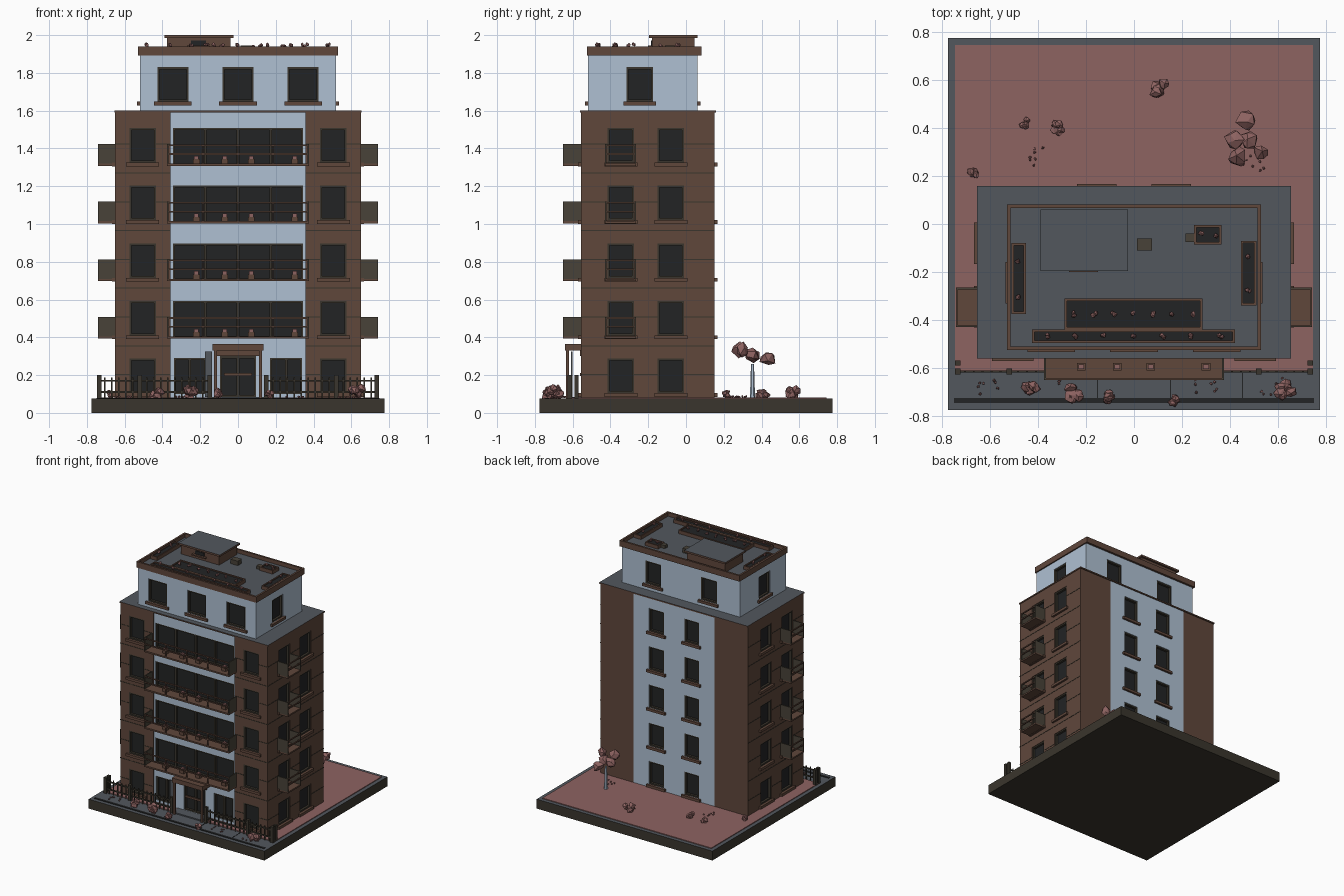
import bpy, bmesh, math, random
from mathutils import Matrix, Vector

random.seed(4)
if "Cube" in bpy.data.objects:
    bpy.data.objects.remove(bpy.data.objects["Cube"])


def material(name, *rgb):
    m = bpy.data.materials.new(name)
    m.use_nodes = True
    m.diffuse_color = (*rgb, 1)
    m.node_tree.nodes["Principled BSDF"].inputs["Base Color"].default_value = (*rgb, 1)
    return m


white = material("pale_blue_plaster", .43, .53, .65)
brown = material("brown_brick", .115, .063, .044)
pink = material("dusty_pink", .27, .125, .12)
grey = material("slate_grey", .085, .095, .11)
olive = material("olive_panel", .065, .055, .04)
dark = material("dark_stone", .042, .036, .026)
glass = material("dark_glass", .016, .017, .018)


def finish(name, bm, mats):
    mesh = bpy.data.meshes.new(name)
    bm.to_mesh(mesh)
    bm.free()
    ob = bpy.data.objects.new(name, mesh)
    bpy.context.collection.objects.link(ob)
    for m in mats:
        mesh.materials.append(m)
    return ob


def boxes(name, mat, spans, top=None):
    """One object from boxes given as (x0, x1, y0, y1, z0, z1); optional colour for upward faces."""
    bm = bmesh.new()
    for x0, x1, y0, y1, z0, z1 in spans:
        mid = Vector((x0 + x1, y0 + y1, z0 + z1)) / 2
        size = Matrix.Diagonal((abs(x1 - x0), abs(y1 - y0), abs(z1 - z0), 1))
        bmesh.ops.create_cube(bm, size=1, matrix=Matrix.Translation(mid) @ size)
    bm.normal_update()
    if top:
        for f in bm.faces:
            f.material_index = int(f.normal.z > .9)
    return finish(name, bm, [mat, top] if top else [mat])


def on_wall(face, wall, u, d, z):
    """Box on a wall: u runs along it, d is the distance outward."""
    s = -1 if face in ("front", "left") else 1
    out = (s * (wall + d[0]), s * (wall + d[1]))
    return (*u, *out, *z) if face in ("front", "back") else (*out, *u, *z)


def frame(face, wall, u, d, z, t):
    """Four bars around a rectangle."""
    (a, b), (lo, hi) = u, z
    bars = [((a, b), (lo, lo + t)), ((a, b), (hi - t, hi)),
            ((a, a + t), (lo + t, hi - t)), ((b - t, b), (lo + t, hi - t))]
    return [on_wall(face, wall, p, d, q) for p, q in bars]


holes, panes, frames, sills = [], [], [], []
RECESS = .03


def window(face, wall, u, z, sill=True, bars=1):
    holes.append(on_wall(face, wall, u, (-RECESS, .01), z))
    panes.append(on_wall(face, wall, u, (-RECESS, -RECESS + .005), z))
    frames.extend(frame(face, wall, u, (-.022, -.004), z, .011))
    for i in range(1, bars):
        c = u[0] + (u[1] - u[0]) * i / bars
        frames.append(on_wall(face, wall, (c - .007, c + .007), (-.022, -.004), z))
    if sill:
        sills.append(on_wall(face, wall, (u[0] - .017, u[1] + .017), (-.01, .016), (z[0] - .02, z[0])))


def around(c, w):
    return (c - w / 2, c + w / 2)


# Plot
GROUND, FLOOR = .075, .305
HALF, FRONT, BACK, CORE = .65, .555, .15, .358
boxes("plot_base", dark, [(-.775, .775, -.775, .775, 0, GROUND)], top=grey)
boxes("lawn", pink, [(-.745, .745, -.61, .745, GROUND, .081)])
boxes("entrance_path", grey, [(-.15, .15, -.62, -.5, GROUND, .084)])
boxes("kerb_strip", glass, [(-.75, .75, -.745, -.725, GROUND, .079)])
boxes("paving_joints", glass, [(x, x + .005, -.725, -.62, GROUND, .077) for x in (-.155, .15, .45)])

# Window openings by storey
for i in range(5):
    z = (.105 + FLOOR * i, .288 + FLOOR * i)
    for c in (-.505, .505):
        window("front", FRONT, around(c, .14), z)
    for side in ("left", "right"):
        for c in (-.345, -.08):
            window(side, HALF, around(c, .14), z)
    for c in (-.155, .155):
        window("back", BACK, around(c, .13), z)
    if i:
        window("front", FRONT - .01, (-.345, .345), (z[0] - .015, z[1]), False, 4)
for c in (-.255, .255):
    window("front", FRONT - .01, around(c, .17), (.1, .29), False, 2)
window("front", FRONT - .01, around(0, .19), (.085, .3), False, 2)

# Penthouse openings
PZ, PX, PF, PB = (1.648, 1.83), .52, .518, .062
for c in (-.345, 0, .345):
    window("front", PF, around(c, .165), PZ)
for c in (-.245, .245):
    window("back", PB, around(c, .14), PZ)
for side in ("left", "right"):
    window(side, PX, around(-.245, .14), PZ)

# Walls with the openings cut out
ROOF = 1.59
walls = [boxes("left_wing", brown, [(CORE, HALF, -FRONT, BACK, GROUND, ROOF)]),
         boxes("right_wing", brown, [(-HALF, -CORE, -FRONT, BACK, GROUND, ROOF)]),
         boxes("central_core", white, [(-CORE, CORE, -FRONT + .01, BACK, GROUND, ROOF)]),
         boxes("penthouse", white, [(-PX, PX, -PF, PB, ROOF, 1.9)])]
cutter = boxes("window_cutter", dark, holes)
cutter.hide_render = True
for w in walls:
    mod = w.modifiers.new("openings", "BOOLEAN")
    mod.object, mod.solver = cutter, "EXACT"
    bpy.context.view_layer.objects.active = w
    bpy.ops.object.modifier_apply(modifier=mod.name)
bpy.data.objects.remove(cutter)
boxes("window_glass", glass, panes)
boxes("window_frames", dark, frames)
boxes("window_sills", brown, sills)

# Brick joints on wing fronts and side walls, interrupted at the windows
joints = []
for k in range(1, 10):
    z = around(.05 + FLOOR * k / 2, .005)
    solid = k % 2 == 0
    fronts = [(.36, .65)] if solid else [(.36, .435), (.575, .65)]
    sides = [(-.555, .15)] if solid else [(-.555, -.415), (-.275, -.15), (-.01, .15)]
    for a, b in fronts:
        joints += [on_wall("front", FRONT, u, (-.002, .002), z) for u in ((a, b), (-b, -a))]
    for u in sides:
        joints += [on_wall(s, HALF, u, (-.002, .002), z) for s in ("left", "right")]
boxes("brick_joints", dark, joints)

# Balconies: floor slab, solid end panels, open front rails
slabs, panels, rails, pots, plants = [], [], [], [], []


def balcony(face, wall, u, z, depth, posts):
    a, b = u
    slabs.append(on_wall(face, wall, u, (-.01, depth), (z, z + .012)))
    for e in (a, b - .008):
        panels.append(on_wall(face, wall, (e, e + .008), (0, depth), (z + .012, z + .115)))
    edge = (depth - .008, depth)
    for h in (.058, .105):
        rails.append(on_wall(face, wall, u, edge, (z + h, z + h + .009)))
    for i in range(posts + 1):
        c = a + .004 + (b - a - .008) * i / posts
        rails.append(on_wall(face, wall, around(c, .007), edge, (z, z + .11)))


for i in range(1, 5):
    z = .088 + FLOOR * i
    balcony("front", FRONT, (-.375, .375), z, .095, 4)
    for side in ("left", "right"):
        balcony(side, HALF, (-.43, -.265), z, .092, 1)
    for c in (-.22, -.07, .07, .3):
        pots.append((c - .018, c + .018, -.61, -.58, z + .012, z + .035))
        plants.append((c - .012, c + .012, -.605, -.585, z + .035, z + .052))
boxes("balcony_floors", brown, slabs)
boxes("balcony_end_panels", olive, panels)
boxes("balcony_rails", brown, rails)
boxes("balcony_pots", brown, pots)
boxes("balcony_plants", pink, plants)

# Entrance
boxes("entrance_canopy", brown, [(-.135, .135, -.64, -.545, .33, .365), (-.11, .11, -.56, -.54, .3, .33)])
boxes("canopy_posts", brown, [(x - .008, x + .008, -.635, -.62, GROUND, .33) for x in (-.12, .12)])
boxes("open_door_leaf", grey, [(-.175, -.137, -.61, -.6, .085, .325)])
boxes("door_rail", brown, [(-.075, .075, -.56, -.548, .195, .21)])

# Terrace and penthouse roof
boxes("terrace_slab", brown, [(-.655, .655, -.56, .158, ROOF, 1.6)], top=grey)
boxes("roof_deck", grey, [(-.52, .52, -.515, .07, 1.895, 1.91)])
PAR = (1.893, 1.94)
boxes("roof_parapet", brown, [(-.53, .53, -.525, -.51, *PAR), (-.53, .53, .067, .082, *PAR),
                              (-.53, -.515, -.51, .067, *PAR), (.515, .53, -.51, .067, *PAR)])
boxes("stair_house", brown, [(-.375, -.04, -.18, .045, 1.91, 1.985)])
boxes("stair_house_cap", brown, [(-.39, -.025, -.195, .06, 1.985, 2)], top=grey)
boxes("stair_house_window", glass, [(-.25, -.17, -.184, -.17, 1.945, 1.972)])
boxes("stair_house_sill", brown, [(-.27, -.15, -.2, -.18, 1.935, 1.945)])
boxes("roof_vents", olive, [(.012, .075, -.11, -.06, 1.91, 1.945), (.215, .25, -.075, -.04, 1.91, 1.935)])


def clump(bm, x, y, z, size, count, spread):
    """A few jagged low-poly leaf balls around a point."""
    for _ in range(count):
        offset = Vector([random.uniform(-spread, spread) for _ in range(3)])
        at = Matrix.Translation(Vector((x, y, z)) + offset)
        turn = Matrix.Rotation(random.uniform(0, math.tau), 4, "Z")
        new = bmesh.ops.create_icosphere(bm, subdivisions=1, radius=size, matrix=at @ turn)
        for v in new["verts"]:
            v.co += Vector([random.uniform(-size, size) for _ in range(3)]) * .25


# Roof planters
rims, soil, flowers = [], [], bmesh.new()
for x0, x1, y0, y1, n in ((-.51, -.45, -.375, -.08, 2), (.445, .51, -.34, -.07, 2), (-.29, .285, -.44, -.31, 7),
                          (-.425, .42, -.495, -.44, 7), (.25, .365, -.085, -.005, 2)):
    rims += [(x0, x1, y0, y0 + .01, 1.91, 1.938), (x0, x1, y1 - .01, y1, 1.91, 1.938),
             (x0, x0 + .01, y0, y1, 1.91, 1.938), (x1 - .01, x1, y0, y1, 1.91, 1.938)]
    soil.append((x0 + .01, x1 - .01, y0 + .01, y1 - .01, 1.91, 1.93))
    for i in range(n):
        t = (i + .5) / n
        along = x1 - x0 > y1 - y0
        clump(flowers, x0 + (x1 - x0) * (t if along else .5),
              y0 + (y1 - y0) * (.5 if along else t), 1.945, .01, 2, .007)
boxes("planter_rims", brown, rims)
boxes("planter_soil", glass, soil)
finish("roof_flowers", flowers, [pink])

# Front fence with a gap at the entrance
fence = []
for s in (-1, 1):
    fence += [(s * .15, s * .74, -.619, -.611, z, z + .01) for z in (.105, .165)]
    fence += [(s * x - .012, s * x + .012, -.627, -.603, GROUND, .2) for x in (.15, .52, .735)]
    fence += [(s * .735 - .011, s * .735 + .011, -.59, -.568, GROUND, .2)]
    for i in range(1, 16):
        c = s * (.15 + .037 * i)
        fence.append((c - .004, c + .004, -.618, -.612, GROUND, .188))
boxes("front_fence", dark, fence)

# Shrubs and scattered blossoms
shrubs = bmesh.new()
for x, y, size in ((-.43, -.685, .024), (-.25, -.7, .026), (-.115, -.72, .018), (.17, -.735, .015),
                   (.63, -.69, .024), (.11, .57, .024), (-.46, .42, .015), (-.32, .4, .019), (-.67, .215, .015)):
    clump(shrubs, x, y, GROUND + size * 1.4, size, 6, size)
for cx, cy in ((-.42, .28), (.5, .25), (-.6, -.68), (-.3, -.66), (.3, -.68), (.58, -.68)):
    for _ in range(7):
        clump(shrubs, cx + random.uniform(-.05, .05), cy + random.uniform(-.04, .04), .085, .006, 1, .002)
finish("shrubs", shrubs, [pink])

# Tree
bm = bmesh.new()
bmesh.ops.create_cone(bm, cap_ends=True, segments=6, radius1=.014, radius2=.008, depth=.19,
                      matrix=Matrix.Translation((.46, .352, .165)))
finish("tree_trunk", bm, [white])
crown = bmesh.new()
for x, y, z in ((.465, .43, .29), (.43, .28, .335), (.525, .3, .33), (.48, .355, .315), (.415, .35, .3)):
    clump(crown, x, y, z, .04, 1, .004)
finish("tree_crown", crown, [pink])
